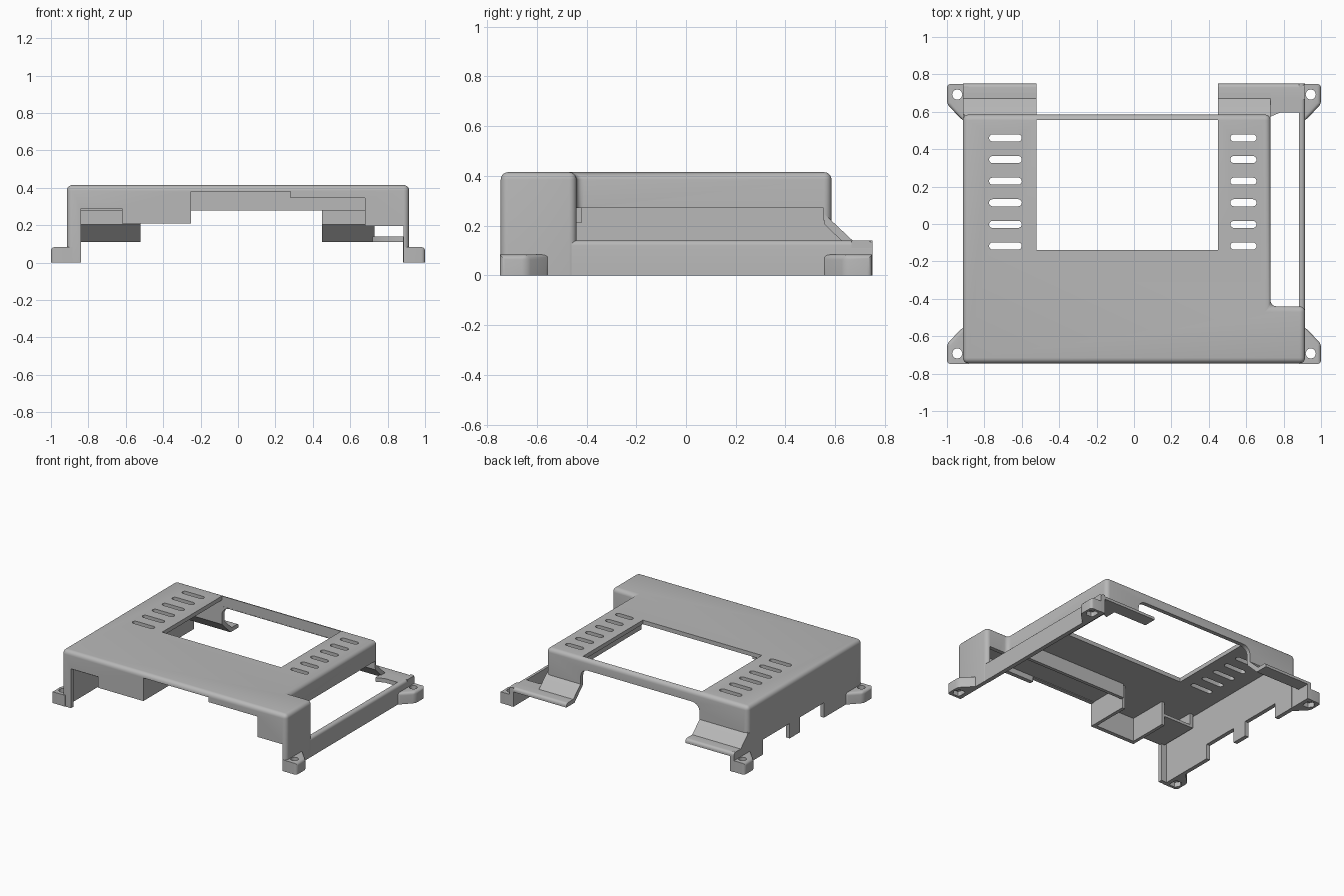
import bpy, bmesh, math
from mathutils import Vector

if bpy.data.objects.get("Cube"):
    bpy.data.objects.remove(bpy.data.objects["Cube"])

gray = bpy.data.materials.new("matte_gray")
gray.use_nodes = True
gray.diffuse_color = (0.48, 0.48, 0.48, 1)
gray.node_tree.nodes["Principled BSDF"].inputs["Base Color"].default_value = (0.48, 0.48, 0.48, 1)

WALL = 0.03
TOP = 0.415


def prism(name, outline, low, high, axis="z", bevel=0, pick=None):
    """Extrude a 2D outline along an axis, rounding the edges accepted by pick."""
    place = {"x": lambda a, b, c: (c, a, b),
             "y": lambda a, b, c: (a, c, b),
             "z": lambda a, b, c: (a, b, c)}[axis]
    bm = bmesh.new()
    face = bm.faces.new([bm.verts.new(place(a, b, low)) for a, b in outline])
    grown = bmesh.ops.extrude_face_region(bm, geom=[face])
    shift = Vector(place(0, 0, high - low))
    for v in grown["geom"]:
        if isinstance(v, bmesh.types.BMVert):
            v.co += shift
    bmesh.ops.recalc_face_normals(bm, faces=bm.faces)
    if bevel:
        edges = [e for e in bm.edges if pick(e.verts[0].co, e.verts[1].co)]
        bmesh.ops.bevel(bm, geom=edges, offset=bevel, segments=5, profile=0.5, affect="EDGES")
    mesh = bpy.data.meshes.new(name)
    bm.to_mesh(mesh)
    bm.free()
    mesh.materials.append(gray)
    ob = bpy.data.objects.new(name, mesh)
    bpy.context.collection.objects.link(ob)
    return ob


def rect(x0, x1, y0, y1):
    return [(x0, y0), (x1, y0), (x1, y1), (x0, y1)]


def box(name, x, y, z, **kw):
    return prism(name, rect(*x, *y), *z, **kw)


def disc(cx, cy, r, sides):
    return [(cx + r * math.cos(i * math.tau / sides), cy + r * math.sin(i * math.tau / sides))
            for i in range(sides)]


def slot(x0, x1, y, r):
    pts = []
    for cx, start in ((x1 - r, -math.pi / 2), (x0 + r, math.pi / 2)):
        pts += [(cx + r * math.cos(start + i * math.pi / 8), y + r * math.sin(start + i * math.pi / 8))
                for i in range(9)]
    return pts


def carve(ob, cutter):
    mod = ob.modifiers.new("cut", "BOOLEAN")
    mod.operation, mod.solver, mod.object = "DIFFERENCE", "EXACT", cutter
    bpy.context.view_layer.update()
    result = bpy.data.meshes.new_from_object(ob.evaluated_get(bpy.context.evaluated_depsgraph_get()))
    ob.modifiers.clear()
    ob.data = result
    bpy.data.objects.remove(cutter)


def footprint(d):
    return [(-0.915 + d, -0.745 + d), (0.915 - d, -0.745 + d), (0.915 - d, -0.44 - d),
            (0.73 - d, -0.44 - d), (0.73 - d, 0.585 - d), (-0.915 + d, 0.585 - d)]


def upright(a, b):
    return abs(a.z - b.z) > 0.01


# Hollow main cover with rounded top and corners
cover = prism("main_cover", footprint(0), 0, TOP, bevel=0.03,
              pick=lambda a, b: a.z + b.z > 0.01)
carve(cover, prism("cavity", footprint(WALL), -0.1, TOP - WALL))

# Stepped openings along the bottom of the front wall
front = [(-0.84, -0.1), (-0.84, 0.29), (-0.62, 0.29), (-0.62, 0.21), (-0.25, 0.21), (-0.25, 0.38),
         (0.28, 0.38), (0.28, 0.345), (0.68, 0.345), (0.68, 0.195), (0.884, 0.195), (0.884, -0.1)]
carve(cover, prism("front_cut", front, -0.8, -0.711, "y"))

# Open lower areas in the notch, right, left and rear walls
for x, y, z in [((0.65, 0.884), (-0.5, -0.4), 0.27), ((0.65, 0.8), (-0.47, 0.552), 0.27),
                ((-1, -0.87), (-0.3, -0.02), 0.11), ((-1, -0.87), (0.1, 0.41), 0.11),
                ((-0.884, 0.8), (0.53, 0.65), 0.22)]:
    carve(cover, box("wall_cut", x, y, (-0.1, z)))

# Rear opening with rounded upper corners
carve(cover, prism("rear_cut", rect(-0.52, 0.45, -0.1, 0.335), 0.53, 0.65, "y", 0.06,
                   lambda a, b: abs(a.y - b.y) > 0.01 and a.z > 0.3))

# Screen window and ventilation slots
carve(cover, box("window_cut", (-0.52, 0.45), (-0.14, 0.556), (0.34, 0.5)))
for i in range(6):
    for x0, x1 in ((-0.775, -0.6), (0.515, 0.655)):
        carve(cover, prism("vent_cut", slot(x0, x1, 0.46 - i * 0.1155, 0.019), 0.34, 0.5))

parts = [cover]

# Sloped rear ledges
slope = [(0.557, 0.245), (0.585, 0.22), (0.67, 0.14), (0.7, 0.14), (0.7, 0.11), (0.655, 0.11),
         (0.557, 0.205)]
for side, x0, x1, ledge_end in (("right", -0.905, -0.52, -0.915), ("left", 0.45, 0.73, 0.915)):
    parts.append(prism(side + "_rear_ramp", slope, x0, x1, "x"))
    ends = sorted((ledge_end, x1 if side == "right" else x0))
    parts.append(box(side + "_rear_ledge", ends, (0.665, 0.75), (0.11, 0.14), bevel=0.02,
                     pick=lambda a, b: a.y > 0.7 and b.y > 0.7 and a.z + b.z > 0.27))

# Angled web joining the left ledge to the side rail
parts.append(prism("left_ledge_web", [(0.72, 0.57), (0.78, 0.595), (0.89, 0.595), (0.89, 0.68), (0.72, 0.68)],
                   0.11, 0.14))

# Rear end of the right wall, following the ramp
gusset = [(0.54, 0), (0.75, 0), (0.75, 0.12), (0.735, 0.14), (0.67, 0.14), (0.585, 0.22), (0.54, 0.22)]
parts.append(prism("right_rear_wall", gusset, -0.915, -0.885, "x"))

# Low side rail beside the notch
parts.append(box("left_side_rail", (0.883, 0.915), (-0.46, 0.75), (0, 0.14), bevel=0.02,
                 pick=lambda a, b: a.z + b.z > 0.27 and a.x + b.x > 1.8))

# Inner rib and connector pocket walls
parts.append(box("inner_rib", (-0.25, 0.69), (-0.43, -0.405), (0.28, 0.4)))
parts.append(box("pocket_roof", (-0.84, -0.62), (-0.73, -0.42), (0.28, 0.3)))
for name, x, low in (("pocket_inner_wall", -0.62, 0.21), ("pocket_far_wall", -0.275, 0.21),
                     ("pocket_outer_wall", -0.865, 0.28)):
    parts.append(box(name, (x, x + 0.025), (-0.73, -0.42), (low, 0.4)))

# Four screw feet with through holes and hexagonal nut recesses
for sx, right_left in ((-1, "right"), (1, "left")):
    for sy, end in ((-1, "front"), (1, "rear")):
        plan = [(sx * x, sy * y) for x, y in
                ((0.885, 0.748), (1.0, 0.748), (1.0, 0.64), (0.912, 0.55), (0.885, 0.55))]
        foot = prism(f"{end}_{right_left}_foot", plan, 0, 0.083, bevel=0.02,
                     pick=lambda a, b: (a.z + b.z > 0.01 and abs(a.x + b.x) > 1.8
                                        and min(abs(a.x), abs(b.x)) > 0.89))
        carve(foot, prism("screw_hole", disc(sx * 0.945, sy * 0.692, 0.027, 20), -0.1, 0.2))
        carve(foot, prism("nut_recess", disc(sx * 0.945, sy * 0.692, 0.042, 6), -0.1, 0.035))
        parts.append(foot)

# Smooth the rounded edges and keep the flat faces crisp
bpy.ops.object.select_all(action="DESELECT")
for ob in parts:
    ob.select_set(True)
bpy.context.view_layer.objects.active = cover
bpy.ops.object.shade_smooth_by_angle(angle=math.radians(32))
